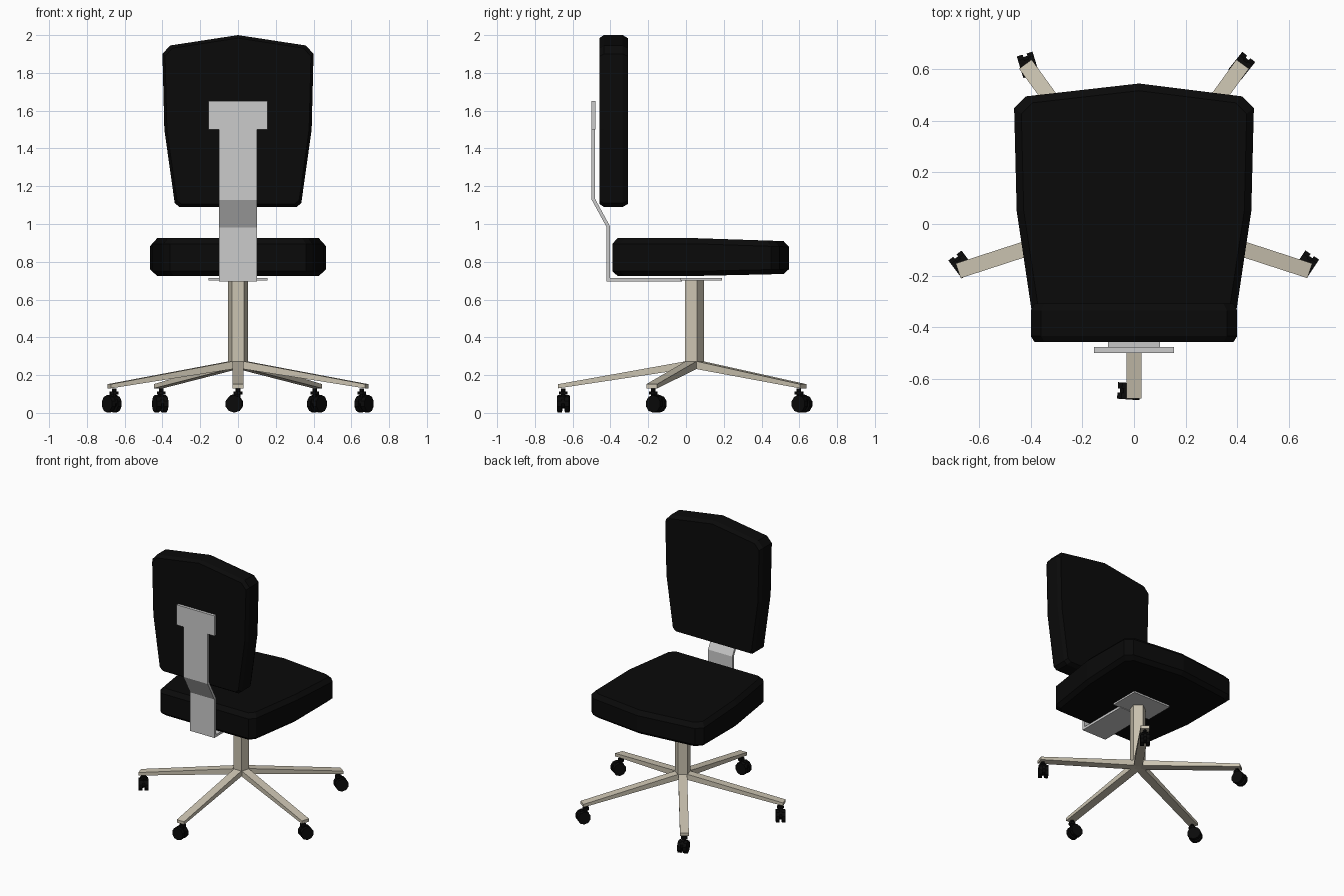
import bpy, bmesh, math
from mathutils import Matrix, Vector

if "Cube" in bpy.data.objects:
    bpy.data.objects.remove(bpy.data.objects["Cube"])

def mat(name, rgb):
    m = bpy.data.materials.new(name)
    m.diffuse_color = (*rgb, 1)
    m.use_nodes = True
    m.node_tree.nodes["Principled BSDF"].inputs["Base Color"].default_value = m.diffuse_color
    return m

BLACK = mat("black_fabric", (0.003, 0.003, 0.003))
METAL = mat("warm_metal", (0.60, 0.55, 0.44))
CY = 0.04  # y of the column axis

def finish(name, bm, material=None):
    bmesh.ops.recalc_face_normals(bm, faces=bm.faces)
    me = bpy.data.meshes.new(name)
    bm.to_mesh(me)
    bm.free()
    ob = bpy.data.objects.new(name, me)
    bpy.context.collection.objects.link(ob)
    if material:
        me.materials.append(material)
    return ob

def loft(bm, rings):
    loops = [[bm.verts.new(p) for p in r] for r in rings]
    n = len(loops[0])
    for a, b in zip(loops, loops[1:]):
        for i in range(n):
            bm.faces.new((a[i], a[(i + 1) % n], b[(i + 1) % n], b[i]))
    bm.faces.new(loops[0][::-1])
    bm.faces.new(loops[-1])

def cushion(name, half, levels, place):
    # mirrored outline, lofted through (scale, height) levels
    outline = half + [(-u, v) for u, v in reversed(half) if u > 0.03]
    mid = (min(v for _, v in half) + max(v for _, v in half)) / 2
    bm = bmesh.new()
    loft(bm, [[place(u * s, mid + (v - mid) * s, h) for u, v in outline] for s, h in levels])
    return finish(name, bm, BLACK)

# seat: front end of the top drops slightly, underside rises
def seat_point(u, v, h):
    t = max(0, (v - 0.05) / 0.45)
    return (u, v, h + (0.01 if h < 0.82 else -0.015) * t)

cushion("seat",
        [(0.36, -0.39), (0.395, -0.35), (0.455, 0.05), (0.465, 0.45), (0.42, 0.495), (0.02, 0.545)],
        [(0.94, 0.725), (1, 0.75), (1, 0.895), (0.94, 0.925)], seat_point)

# backrest
cushion("backrest",
        [(0.31, 1.09), (0.335, 1.11), (0.39, 1.50), (0.40, 1.90), (0.36, 1.945), (0.0, 2.0)],
        [(0.965, -0.458), (1, -0.435), (1, -0.335), (0.965, -0.308)],
        lambda u, v, h: (u, h, v))

# cranked bracket strip, made from its side profile
path = [(-0.02, 0.705), (-0.411, 0.705), (-0.411, 0.985), (-0.49, 1.13), (-0.49, 1.51)]
bm = bmesh.new()
rows = [[bm.verts.new((x, y, z)) for x in (-0.1, 0.1)] for y, z in path]
for a, b in zip(rows, rows[1:]):
    bm.faces.new((a[0], a[1], b[1], b[0]))
strip = finish("bracket_strip", bm)
mod = strip.modifiers.new("thickness", 'SOLIDIFY')
mod.thickness = 0.018
mod.offset = 0
mod.use_even_offset = True

def box(name, lo, hi):
    bm = bmesh.new()
    lo, hi = Vector(lo), Vector(hi)
    bmesh.ops.create_cube(bm, size=1, matrix=Matrix.Translation((lo + hi) / 2)
                          @ Matrix.Diagonal((*(hi - lo), 1)))
    return finish(name, bm)

# wide ends of the bracket
box("bracket_head", (-0.155, -0.50, 1.50), (0.155, -0.478, 1.65))
box("seat_plate", (-0.155, -0.03, 0.70), (0.155, 0.19, 0.713))

def cylinder(bm, r, depth, sides, m):
    bmesh.ops.create_cone(bm, cap_ends=True, segments=sides, radius1=r, radius2=r,
                          depth=depth, matrix=m)

# five-sided column
bm = bmesh.new()
loft(bm, [[(0.055 * math.cos(math.radians(90 + 72 * i)),
            CY + 0.055 * math.sin(math.radians(90 + 72 * i)), z) for i in range(5)]
          for z in (0.235, 0.70)])
finish("column", bm, METAL)

# star base legs
for k in range(5):
    rot = Matrix.Translation((0, CY, 0)) @ Matrix.Rotation(math.radians(-90 + 72 * k), 4, 'Z')
    bm = bmesh.new()
    loft(bm, [[rot @ Vector(p) for p in ((r, -0.03, b), (r, 0.03, b), (r, 0.03, t), (r, -0.03, t))]
              for r, b, t in ((0.02, 0.235, 0.277), (0.717, 0.13, 0.152))])
    finish(f"base_leg_{k + 1}", bm, METAL)

# twin-wheel casters, each swivelled its own way
rolls = [(-1, 0.07), (0.55, 0.83), (0.62, 0.78), (-0.29, 0.95), (-0.6, 0.8)]
for k, (dx, dy) in enumerate(rolls):
    a = math.radians(-90 + 72 * k)
    place = Matrix.Translation((0.69 * math.cos(a), CY + 0.69 * math.sin(a), 0)) \
        @ Matrix.Rotation(math.atan2(dy, dx), 4, 'Z')
    bm = bmesh.new()
    axle = Matrix.Rotation(math.pi / 2, 4, 'X')
    for side in (-1, 1):
        cylinder(bm, 0.046, 0.024, 10, place @ Matrix.Translation((0.02, side * 0.02, 0.048)) @ axle)
    cylinder(bm, 0.038, 0.018, 10, place @ Matrix.Translation((0.018, 0, 0.062)) @ axle)
    cylinder(bm, 0.012, 0.06, 8, place @ Matrix.Translation((0, 0, 0.10)))
    cylinder(bm, 0.023, 0.016, 8, place @ Matrix.Translation((0, 0, 0.105)))
    finish(f"caster_{k + 1}", bm, BLACK)
